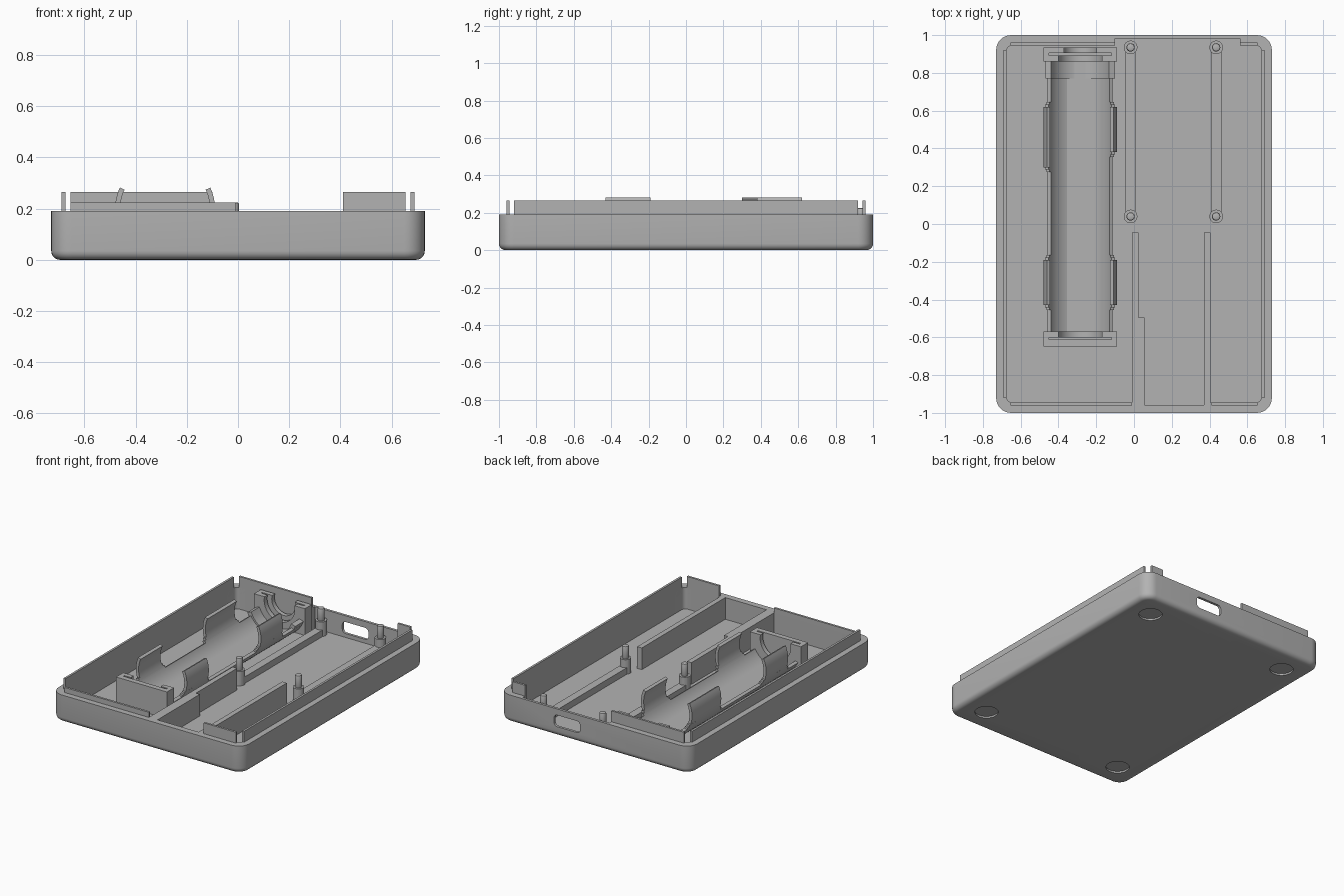
import bpy, bmesh
from math import sin, cos, radians, asin, pi

cube = bpy.data.objects.get("Cube")
if cube:
    bpy.data.objects.remove(cube, do_unlink=True)

grey = bpy.data.materials.new("grey plastic")
grey.use_nodes = True
GREY = (0.45, 0.45, 0.45, 1)
grey.diffuse_color = GREY
grey.node_tree.nodes["Principled BSDF"].inputs["Base Color"].default_value = GREY

FLOOR, RIM, LIP = 0.04, 0.19, 0.265
CELL_X, CELL_Z, CELL_R = -0.285, 0.2, 0.175


def prism(name, pts, axis, lo, hi):
    """Extrude a 2D profile: axis z takes (x, y), axis y takes (x, z)."""
    put = (lambda p, h: (p[0], p[1], h)) if axis == "z" else (lambda p, h: (p[0], h, p[1]))
    bm = bmesh.new()
    base = bm.faces.new([bm.verts.new(put(p, lo)) for p in pts])
    top = [bm.verts.new(put(p, hi)) for p in pts]
    low = list(base.verts)
    bm.faces.new(top[::-1])
    for i in range(len(pts)):
        j = (i + 1) % len(pts)
        bm.faces.new((low[i], top[i], top[j], low[j]))
    bmesh.ops.recalc_face_normals(bm, faces=bm.faces)
    mesh = bpy.data.meshes.new(name)
    bm.to_mesh(mesh)
    bm.free()
    mesh.materials.append(grey)
    ob = bpy.data.objects.new(name, mesh)
    bpy.context.collection.objects.link(ob)
    return ob


def box(name, x0, x1, y0, y1, z0, z1):
    return prism(name, [(x0, y0), (x1, y0), (x1, y1), (x0, y1)], "z", z0, z1)


def arc(cx, cy, r, a0, a1, n):
    return [(cx + r * cos(a0 + (a1 - a0) * i / n), cy + r * sin(a0 + (a1 - a0) * i / n))
            for i in range(n + 1)]


def round_rect(cx, cy, hx, hy, r, n=8):
    pts = []
    for k, (sx, sy) in enumerate(((1, 1), (-1, 1), (-1, -1), (1, -1))):
        pts += arc(cx + sx * (hx - r), cy + sy * (hy - r), r, k * pi / 2, (k + 1) * pi / 2, n)
    return pts


def activate(ob):
    bpy.ops.object.select_all(action="DESELECT")
    ob.select_set(True)
    bpy.context.view_layer.objects.active = ob


def smooth(ob):
    activate(ob)
    bpy.ops.object.shade_smooth_by_angle(angle=radians(35))


def cut(ob, cutter):
    activate(ob)
    mod = ob.modifiers.new("cut", "BOOLEAN")
    mod.operation, mod.solver, mod.object = "DIFFERENCE", "EXACT", cutter
    bpy.ops.object.modifier_apply(modifier=mod.name)
    bpy.data.objects.remove(cutter, do_unlink=True)


# Tray shell with a rounded lower edge
tray = prism("tray", round_rect(0, 0, 0.73, 1, 0.08), "z", 0, RIM)
bm = bmesh.new()
bm.from_mesh(tray.data)
edges = [e for e in bm.edges if all(v.co.z < 0.001 for v in e.verts)]
bmesh.ops.bevel(bm, geom=edges, offset=0.035, segments=5, profile=0.5, affect="EDGES")
bm.to_mesh(tray.data)
bm.free()

# Cavity, thinned wall sections, port slot and foot recesses
cut(tray, prism("cavity", round_rect(0, 0, 0.675, 0.945, 0.03), "z", FLOOR, 0.4))
cut(tray, box("port_recess", -0.1, 0.56, 0.8, 0.982, FLOOR, 0.4))
cut(tray, box("front_recess", 0.055, 0.37, -0.958, -0.8, FLOOR, 0.4))
cut(tray, prism("port_slot", round_rect(0.21, 0.107, 0.1, 0.04, 0.025), "y", 0.9, 1.1))
for sx in (-1, 1):
    for sy in (-1, 1):
        cut(tray, prism("foot_recess", arc(sx * 0.55, sy * 0.82, 0.075, 0, 2 * pi, 40)[:-1],
                        "z", -0.1, 0.012))
smooth(tray)

# Raised lip strips inside the rim
for side, x in (("right", -0.69), ("left", 0.675)):
    box(side + "_lip", x, x + 0.015, -0.92, 0.92, 0.15, LIP)
for name, x0, x1, y, top in (("front_right_lip", -0.655, -0.01, -0.96, 0.225),
                             ("front_left_lip", 0.41, 0.655, -0.96, LIP),
                             ("back_right_lip", -0.655, -0.1, 0.945, LIP),
                             ("back_left_lip", 0.56, 0.655, 0.945, LIP)):
    box(name, x0, x1, y, y + 0.015, 0.15, top)

# Dividers of the front bay
prism("stepped_divider", [(-0.01, -0.955), (0.055, -0.955), (0.055, -0.495), (0.025, -0.495),
                          (0.025, -0.045), (-0.01, -0.045)], "z", 0.03, RIM)
box("straight_divider", 0.37, 0.405, -0.955, -0.045, 0.03, RIM)

# Circuit board rails and posts with locating pins
for x in (-0.018, 0.435):
    box("board_rail", x - 0.027, x + 0.027, 0.04, 0.94, 0.03, 0.085)
    for y in (0.04, 0.935):
        prism("board_post", arc(x, y, 0.036, 0, 2 * pi, 24)[:-1], "z", 0.03, 0.14)
        pin = prism("post_pin", arc(x, y, 0.022, 0, 2 * pi, 24)[:-1], "z", 0.13, 0.225)
        activate(pin)
        bevel = pin.modifiers.new("tip", "BEVEL")
        bevel.width, bevel.segments = 0.008, 2
        bevel.limit_method, bevel.angle_limit = "ANGLE", radians(60)
        bpy.ops.object.modifier_apply(modifier="tip")
        smooth(pin)


# Cell cradle: curved shell pieces around the cell axis
def shell(name, a0, a1, y0, y1, r0=CELL_R, r1=CELL_R + 0.02):
    a0, a1 = radians(a0), radians(a1)
    pts = arc(CELL_X, CELL_Z, r0, a0, a1, 12) + arc(CELL_X, CELL_Z, r1, a1, a0, 12)
    smooth(prism(name, pts, "y", y0, y1))


shell("cradle_right", 208, 247, -0.58, 0.87)
shell("cradle_left", 293, 332, -0.58, 0.87)
shell("cradle_back_end", 200, 340, 0.77, 0.87, CELL_R - 0.012)

# Spring clips, with wider shoulders where they leave the cradle
for side, spans in (("right", ((-0.43, -0.19), (0.3, 0.62))),
                    ("left", ((-0.43, -0.19), (0.38, 0.62)))):
    for y0, y1 in spans:
        for grow, low, high in ((0, 205, 155), (0.012, 208, 198), (0.025, 208, 203)):
            if side == "left":
                low, high = 540 - low, 540 - high
            shell(side + "_clip", low, high, y0 - grow, y1 + grow)


# Cradle end plates with round openings and a contact groove between them
def end_plate(name, y0, y1, r=None):
    x0, x1, top = CELL_X - 0.195, CELL_X + 0.195, 0.225
    pts = [(x0, 0.03), (x1, 0.03), (x1, top)]
    if r:
        a = asin((top - CELL_Z) / r)
        pts += arc(CELL_X, CELL_Z, r, a, -pi - a, 24)
    pts.append((x0, top))
    smooth(prism(name, pts, "y", y0, y1))


end_plate("front_end_plate", -0.648, -0.612)
end_plate("front_contact_plate", -0.601, -0.57, 0.117)
end_plate("back_contact_plate", 0.86, 0.893, 0.117)
end_plate("back_end_plate", 0.904, 0.935, 0.09)
for x in (CELL_X - 0.195, CELL_X + 0.165):
    box("front_groove_end", x, x + 0.03, -0.62, -0.59, 0.03, 0.225)
    box("back_groove_end", x, x + 0.03, 0.885, 0.91, 0.03, 0.225)
